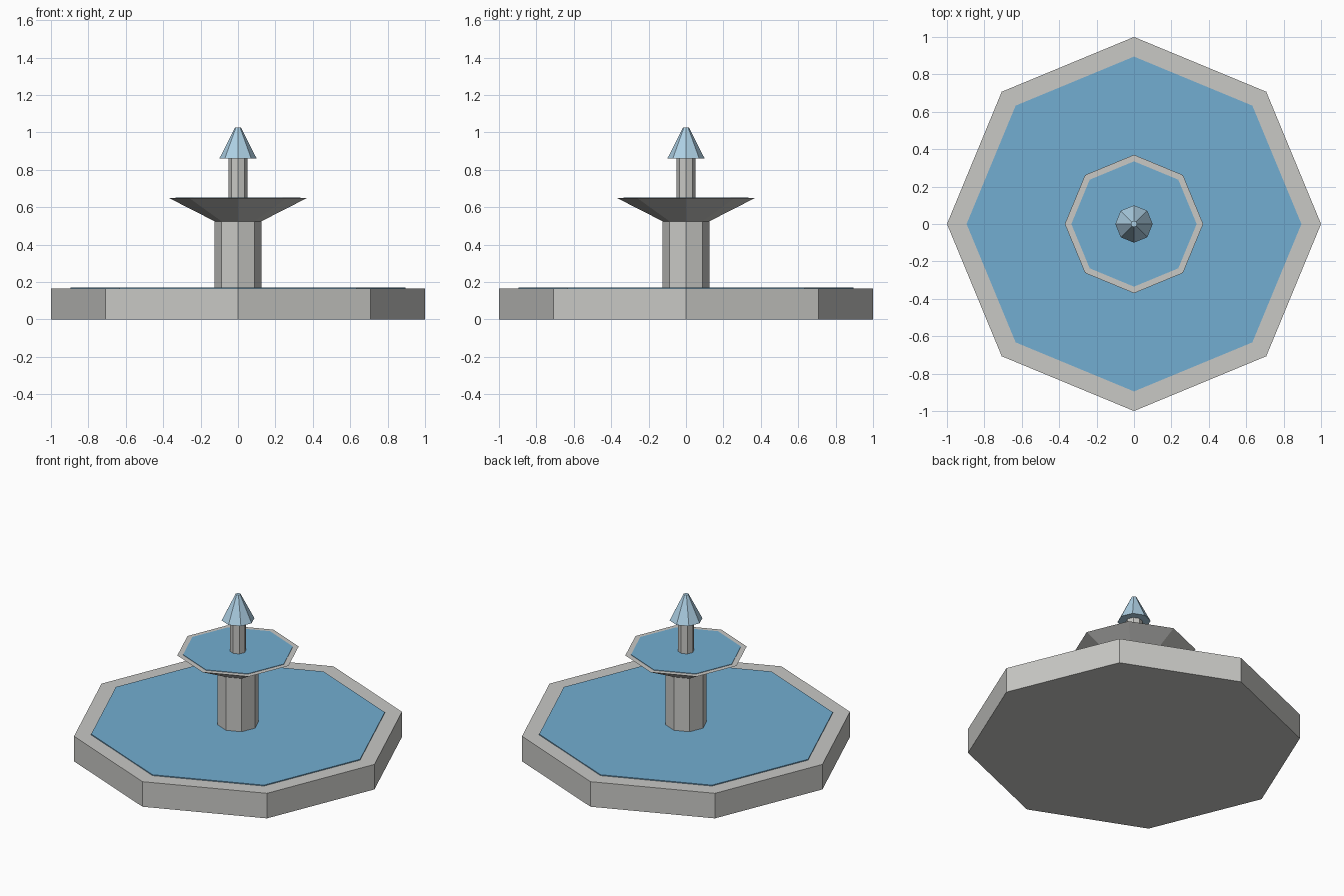
import bpy, bmesh
from math import cos, sin, pi

cube = bpy.data.objects.get("Cube")
if cube:
    bpy.data.objects.remove(cube)

SIDES = 8


def material(name, color):
    mat = bpy.data.materials.new(name)
    mat.use_nodes = True
    mat.diffuse_color = (*color, 1)
    mat.node_tree.nodes["Principled BSDF"].inputs["Base Color"].default_value = (*color, 1)
    return mat


def frustum(name, r_low, r_high, z_low, z_high, mat):
    """Closed octagonal frustum with its corners on the axes."""
    bm = bmesh.new()
    rings = []
    for r, z in ((r_low, z_low), (r_high, z_high)):
        rings.append([bm.verts.new((r * cos(2 * pi * i / SIDES), r * sin(2 * pi * i / SIDES), z))
                      for i in range(SIDES)])
    low, high = rings
    for i in range(SIDES):
        j = (i + 1) % SIDES
        bm.faces.new((low[i], low[j], high[j], high[i]))
    bm.faces.new(low[::-1])
    bm.faces.new(high)
    mesh = bpy.data.meshes.new(name)
    bm.to_mesh(mesh)
    bm.free()
    mesh.materials.append(mat)
    obj = bpy.data.objects.new(name, mesh)
    bpy.context.collection.objects.link(obj)
    return obj


stone = material("pale stone", (0.58, 0.58, 0.56))
water = material("water blue", (0.17, 0.42, 0.64))
spray = material("light spray blue", (0.42, 0.63, 0.78))

# Lower pool
frustum("basin", 1.0, 1.0, 0.0, 0.166, stone)
frustum("basin_water", 0.895, 0.895, 0.16, 0.172, water)

# Pedestal and raised bowl
frustum("pedestal", 0.125, 0.125, 0.166, 0.525, stone)
frustum("upper_bowl", 0.125, 0.37, 0.525, 0.65, stone)
frustum("bowl_water", 0.335, 0.335, 0.645, 0.653, water)

# Spout and its spray cap
frustum("spout", 0.05, 0.05, 0.65, 0.865, stone)
frustum("spray_cap", 0.1, 0.016, 0.86, 1.026, spray)
